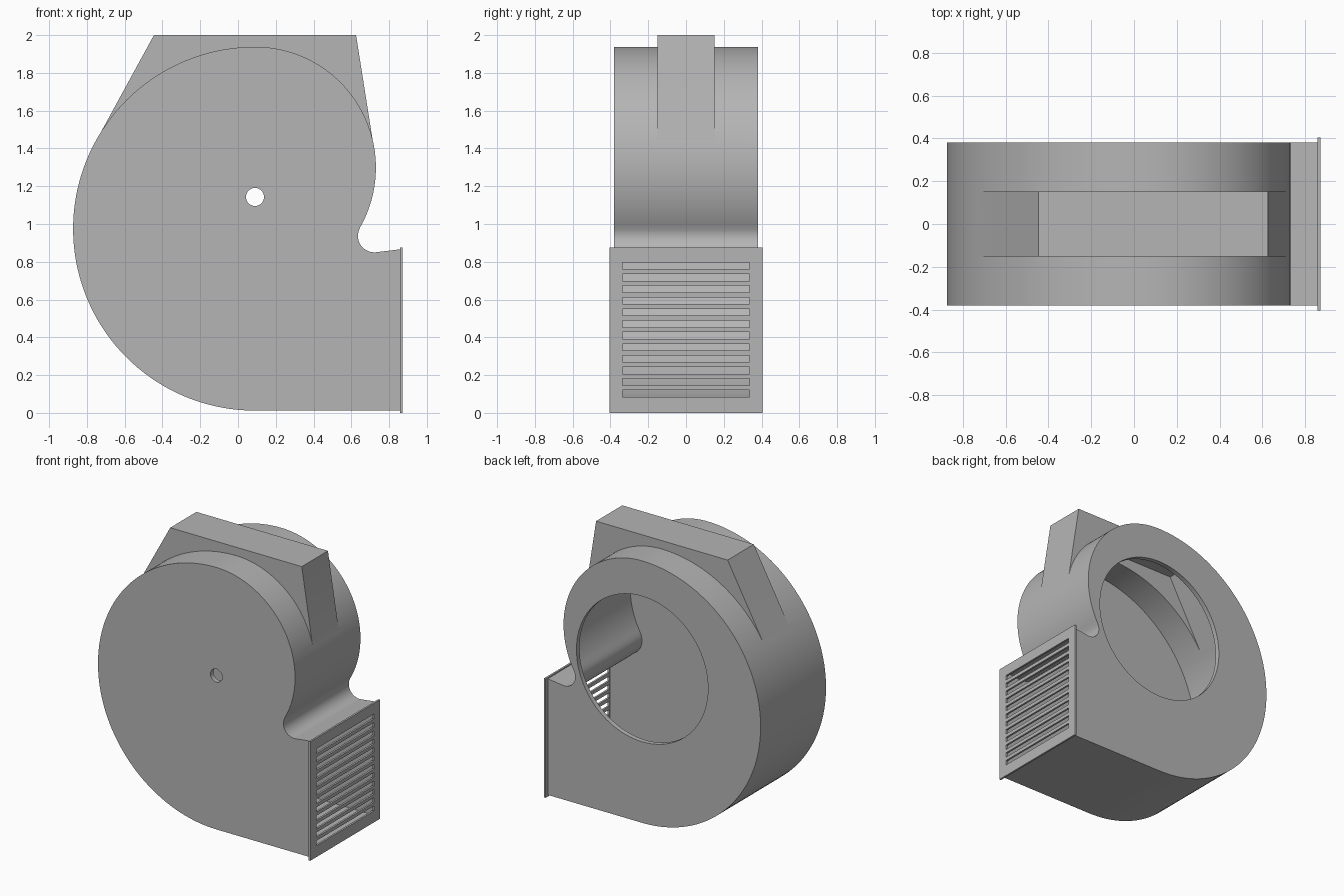
import bpy, bmesh, math

cube = bpy.data.objects.get("Cube")
if cube:
    bpy.data.objects.remove(cube, do_unlink=True)

WALL = 0.035
HALF = 0.38          # half depth of the housing
AXLE = (0.09, 1.143)

grey = bpy.data.materials.new("plain grey")
grey.use_nodes = True
GREY = (0.46, 0.46, 0.46, 1)
grey.diffuse_color = GREY
grey.node_tree.nodes["Principled BSDF"].inputs["Base Color"].default_value = GREY


def prism(name, outline, y0, y1):
    """Extrude an x-z outline from y0 to y1."""
    bm = bmesh.new()
    face = bm.faces.new([bm.verts.new((x, y0, z)) for x, z in outline])
    moved = bmesh.ops.extrude_face_region(bm, geom=[face])["geom"]
    verts = [v for v in moved if isinstance(v, bmesh.types.BMVert)]
    bmesh.ops.translate(bm, verts=verts, vec=(0, y1 - y0, 0))
    bmesh.ops.recalc_face_normals(bm, faces=bm.faces)
    mesh = bpy.data.meshes.new(name)
    bm.to_mesh(mesh)
    bm.free()
    mesh.materials.append(grey)
    ob = bpy.data.objects.new(name, mesh)
    bpy.context.collection.objects.link(ob)
    return ob


def arc(cx, cz, r, start, end, n):
    angles = [math.radians(start + (end - start) * i / n) for i in range(n + 1)]
    return [(cx + r * math.cos(a), cz + r * math.sin(a)) for a in angles]


def rect(x0, x1, z0, z1):
    return [(x0, z0), (x1, z0), (x1, z1), (x0, z1)]


def combine(target, other, operation):
    """Apply a boolean and remove the helper."""
    other.hide_render = True
    mod = target.modifiers.new("cut", 'BOOLEAN')
    mod.operation, mod.object, mod.solver = operation, other, 'EXACT'
    bpy.context.view_layer.update()
    graph = bpy.context.evaluated_depsgraph_get()
    mesh = bpy.data.meshes.new_from_object(target.evaluated_get(graph))
    target.modifiers.clear()
    target.data = mesh
    bpy.data.objects.remove(other, do_unlink=True)


def volute(inset, end_x):
    """Snail outline: large arc, small arc, tongue fillet, outlet."""
    big = arc(0.09, 0.975, 0.963 - inset, 270, 90, 72)
    small = arc(0.09, 1.298, 0.64 - inset, 90, -29.7, 48)
    tongue = arc(0.722, 0.937, 0.087 + inset, 150.3, 277, 24)
    x, z = tongue[-1]
    roof = (end_x, z + (end_x - x) * math.tan(math.radians(7)))
    return big + small[1:] + tongue[1:] + [roof, (end_x, 0.012 + inset)]


def hump(t):
    """Tapered block outline over the top."""
    return [(-0.743 + 0.87 * t, 1.455 - 0.48 * t), (-0.445 + 0.6 * t, 2 - t),
            (0.625 - 0.85 * t, 2 - t), (0.715 - t, 1.43 - 0.17 * t)]


# Housing with top block, hollowed out
housing = prism("blower_housing", volute(0, 0.86), -HALF, HALF)
combine(housing, prism("block", hump(0), -0.152, 0.152), 'UNION')
cavity = prism("cavity", volute(WALL, 0.95), WALL - HALF, HALF - WALL)
combine(cavity, prism("block_cavity", hump(WALL), WALL - 0.152, 0.152 - WALL), 'UNION')
combine(housing, cavity, 'DIFFERENCE')

# Axle hole in front, intake opening at the back
combine(housing, prism("axle_hole", arc(*AXLE, 0.048, 0, 348.75, 31), -0.5, -0.2), 'DIFFERENCE')
combine(housing, prism("intake", arc(*AXLE, 0.535, 0, 356.25, 95), 0.2, 0.5), 'DIFFERENCE')

# Outlet grille with slots
grille = prism("outlet_grille", rect(0.858, 0.872, 0, 0.875), -0.405, 0.405)
for i in range(12):
    z = 0.102 + 0.0615 * i
    combine(grille, prism("slot", rect(0.8, 0.9, z - 0.018, z + 0.018), -0.335, 0.335), 'DIFFERENCE')

for ob in (housing, grille):
    bpy.ops.object.select_all(action='DESELECT')
    ob.select_set(True)
    bpy.context.view_layer.objects.active = ob
    bpy.ops.object.shade_smooth_by_angle(angle=math.radians(15))
